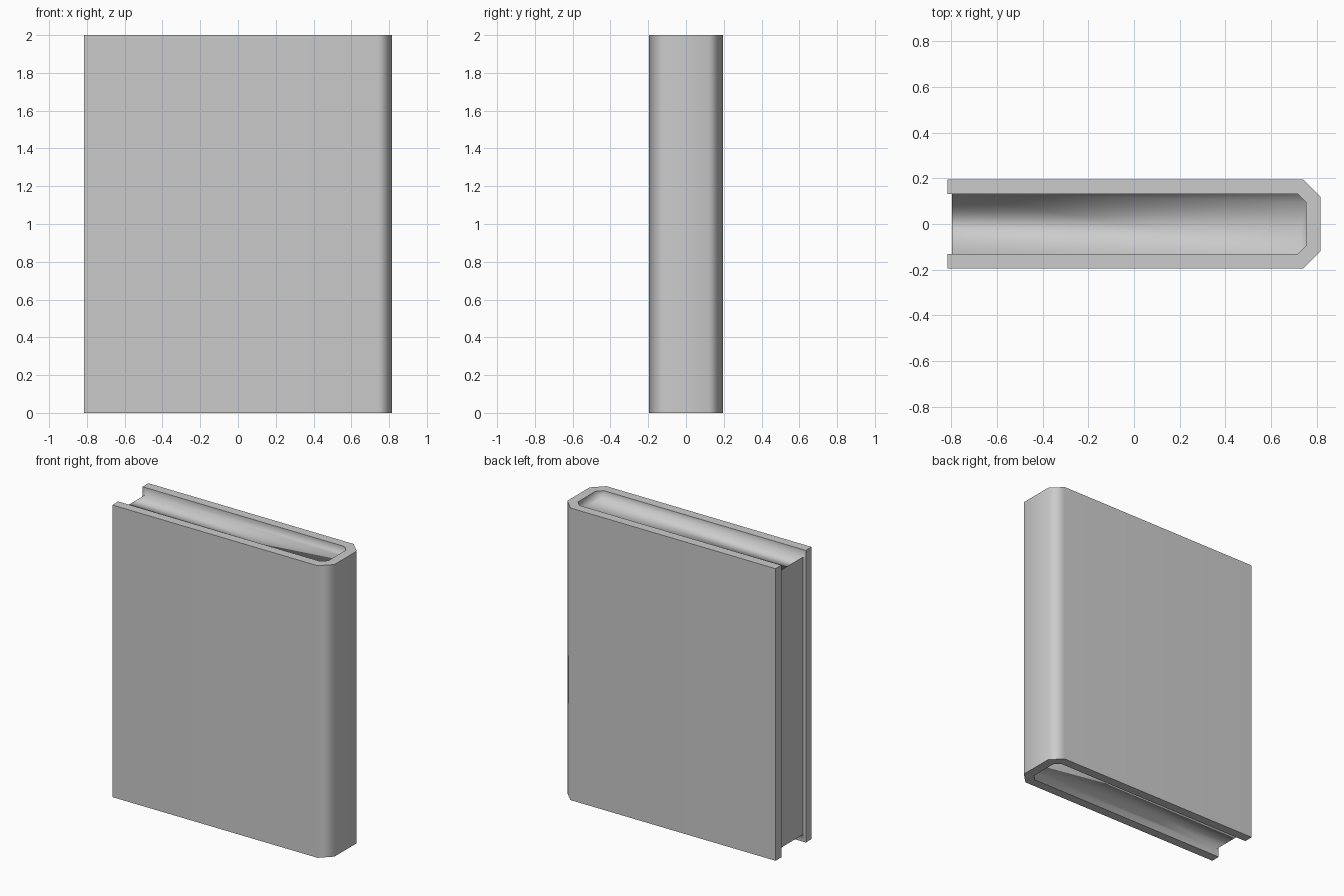
import bpy
import math

if "Cube" in bpy.data.objects:
    bpy.data.objects.remove(bpy.data.objects["Cube"])

H = 2.0        # cover height
R = 0.05       # recess of the page block below the cover rim


def mirrored(half):
    """Complete an open outline that is symmetric about y = 0."""
    return half + [(x, -y) for x, y in reversed(half)]


def make(name, loops, faces, angle, weighted=False):
    """Stack of equal-length loops [(outline, z)] plus faces of (loop, index) corners."""
    n = len(loops[0][0])
    verts = [(x, y, z) for outline, z in loops for x, y in outline]
    mesh = bpy.data.meshes.new(name)
    mesh.from_pydata(verts, [], [[l * n + i for l, i in f] for f in faces])
    mesh.update()
    ob = bpy.data.objects.new(name, mesh)
    bpy.context.collection.objects.link(ob)
    bpy.ops.object.select_all(action='DESELECT')
    ob.select_set(True)
    bpy.context.view_layer.objects.active = ob
    bpy.ops.object.shade_smooth_by_angle(angle=math.radians(angle))
    if weighted:
        mod = ob.modifiers.new("weighted_normals", 'WEIGHTED_NORMAL')
        mod.keep_sharp = True
    return ob


def strip(a, b, count, start=0):
    """Quads joining loop a to loop b."""
    return [[(a, i), (a, i + 1), (b, i + 1), (b, i)] for i in range(start, start + count)]


outer = mirrored([(-0.815, -0.195), (-0.795, -0.195), (0.74, -0.195), (0.815, -0.12)])
inner = mirrored([(-0.815, -0.132), (-0.795, -0.132), (0.715, -0.132), (0.752, -0.095)])
last = len(outer) - 1

# Cover: outer skin, top and bottom rims, and the two board edges
cover_faces = strip(0, 1, last) + strip(1, 2, last) + strip(3, 0, last)
for i, flip in ((0, False), (last, True)):
    edge = [(0, i), (1, i), (2, i), (3, i)]
    cover_faces.append(edge[::-1] if flip else edge)
make("cover", [(outer, 0), (outer, H), (inner, H), (inner, 0)],
     cover_faces, 50, weighted=True)

# Pages: recessed end faces blended into the inner faces of the cover
page_faces = strip(1, 0, last) + strip(3, 2, last)
page_faces.append([(1, i) for i in range(last - 1, 0, -1)])
page_faces.append([(2, i) for i in range(1, last)])
make("pages", [(inner, 0), (inner, R), (inner, H - R), (inner, H)], page_faces, 100)

# Fore edge of the pages, with the overhanging inside of each board
make("fore_edge", [(inner, R), (inner, H - R)],
     strip(1, 0, 1) + strip(1, 0, 1, last - 1)
     + [[(0, 1), (1, 1), (1, last - 1), (0, last - 1)]], 30)
